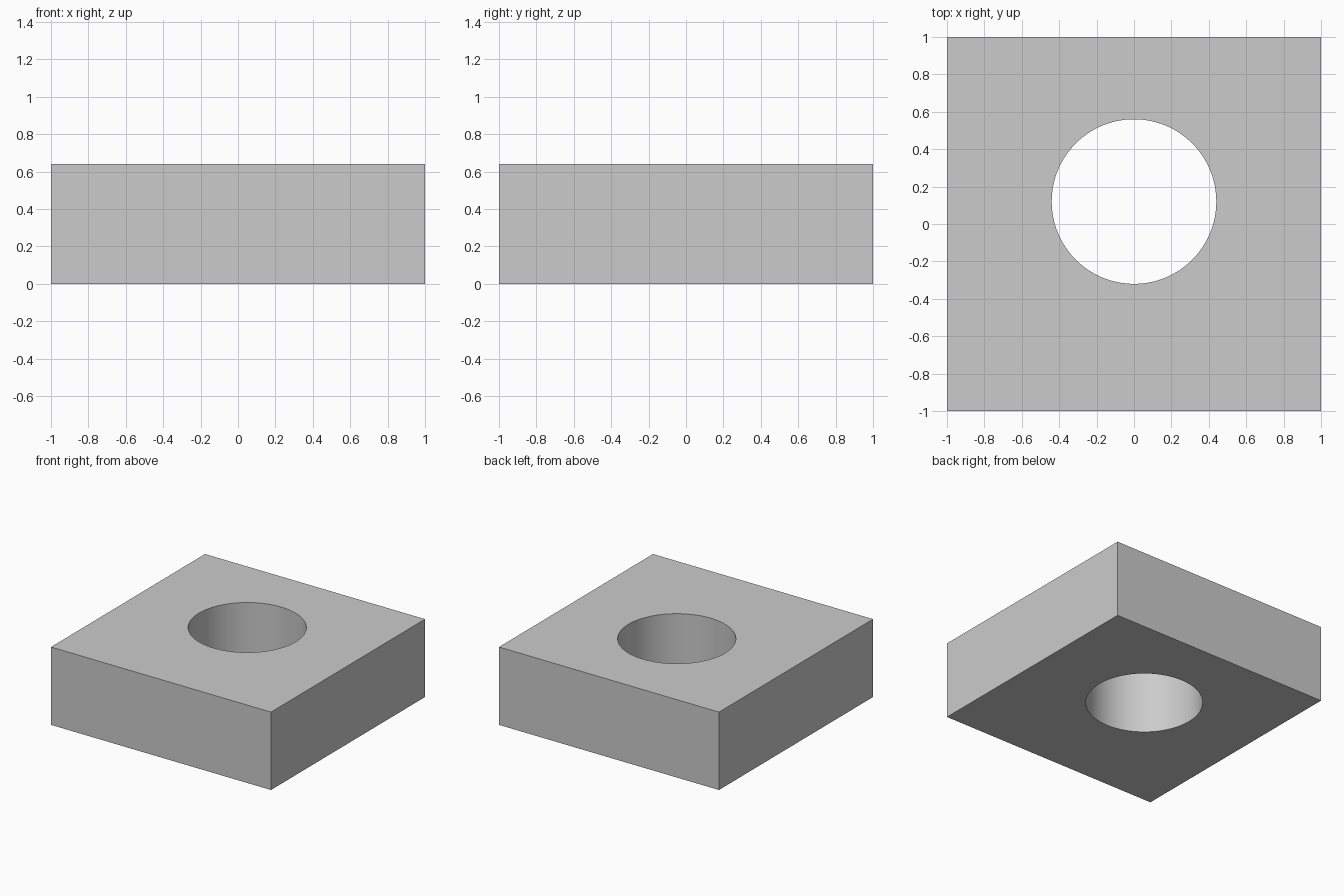
import bpy
from math import radians

if "Cube" in bpy.data.objects:
    bpy.data.objects.remove(bpy.data.objects["Cube"])

HEIGHT = 0.64
HOLE_RADIUS = 0.44
HOLE_Y = 0.12

# Square block standing on the floor
bpy.ops.mesh.primitive_cube_add(size=1, location=(0, 0, HEIGHT / 2))
block = bpy.context.object
block.name = "block"
block.scale = (2, 2, HEIGHT)
bpy.ops.object.transform_apply(location=True, rotation=False, scale=True)

# Cutter for the round through hole, set slightly towards the back
bpy.ops.mesh.primitive_cylinder_add(
    vertices=128, radius=HOLE_RADIUS, depth=HEIGHT * 2,
    location=(0, HOLE_Y, HEIGHT / 2))
cutter = bpy.context.object
cutter.name = "hole_cutter"
cutter.hide_render = True

# Cut the hole, then discard the cutter
cut = block.modifiers.new("through_hole", 'BOOLEAN')
cut.operation = 'DIFFERENCE'
cut.solver = 'EXACT'
cut.object = cutter
bpy.ops.object.select_all(action='DESELECT')
block.select_set(True)
bpy.context.view_layer.objects.active = block
bpy.ops.object.modifier_apply(modifier=cut.name)
bpy.data.objects.remove(cutter, do_unlink=True)

# Smooth hole wall, sharp rims and corners
bpy.ops.object.shade_smooth_by_angle(angle=radians(30))
